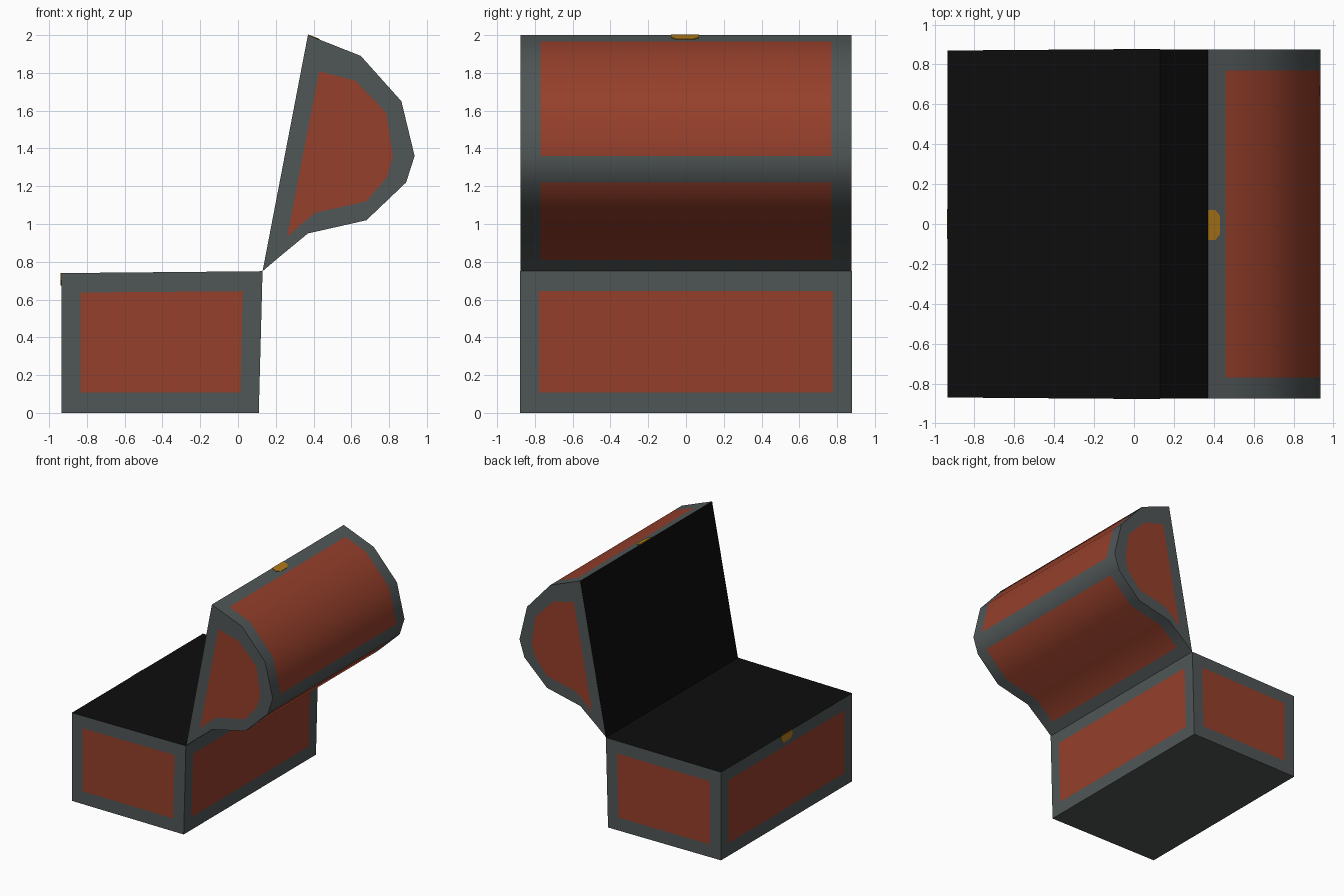
import bpy, bmesh, math
from mathutils import Vector

if "Cube" in bpy.data.objects:
    bpy.data.objects.remove(bpy.data.objects["Cube"])


def mat(name, rgb):
    m = bpy.data.materials.new(name)
    m.diffuse_color = (*rgb, 1)
    m.use_nodes = True
    m.node_tree.nodes["Principled BSDF"].inputs["Base Color"].default_value = m.diffuse_color
    return m


MATS = [mat("dark_grey_trim", (0.080, 0.093, 0.093)),
        mat("red_panel", (0.300, 0.050, 0.024)),
        mat("black_inside", (0.004, 0.004, 0.004)),
        mat("gold_lock", (0.43, 0.19, 0.010))]
GREY, RED, BLACK, GOLD = range(4)


def add_face(bm, pts, mi):
    f = bm.faces.new([bm.verts.new(p) for p in pts])
    f.material_index = mi


def framed(bm, outer, inner):
    """Grey frame around a flush red panel."""
    n = len(outer)
    for i in range(n):
        j = (i + 1) % n
        add_face(bm, [outer[i], outer[j], inner[j], inner[i]], GREY)
    add_face(bm, inner, RED)


def finish(bm, name, smooth=None):
    bmesh.ops.remove_doubles(bm, verts=bm.verts, dist=0.0005)
    bmesh.ops.recalc_face_normals(bm, faces=bm.faces)
    me = bpy.data.meshes.new(name)
    bm.to_mesh(me)
    bm.free()
    for m in MATS:
        me.materials.append(m)
    ob = bpy.data.objects.new(name, me)
    bpy.context.collection.objects.link(ob)
    if smooth:
        bpy.ops.object.select_all(action='DESELECT')
        ob.select_set(True)
        bpy.context.view_layer.objects.active = ob
        bpy.ops.object.shade_smooth_by_angle(angle=math.radians(smooth))
    return ob


# Chest base: slightly tapered box with a framed panel on each side
bm = bmesh.new()
XL, YL, YR = -0.935, 0.87, 0.878
low = [Vector(p) for p in ((XL, -YL, 0), (0.11, -YR, 0), (0.11, YR, 0), (XL, YL, 0))]
top = [Vector(p) for p in ((XL, -YL, 0.74), (0.13, -YR, 0.75), (0.13, YR, 0.75), (XL, YL, 0.74))]
for i in range(4):
    j = (i + 1) % 4
    a, b, c, d = low[i], low[j], top[j], top[i]
    s = 0.1 / (b - a).length

    def at(u, v):
        return a.lerp(b, u).lerp(d.lerp(c, u), v)
    v1 = 0.86
    framed(bm, [a, b, c, d], [at(s, 0.145), at(1 - s, 0.145), at(1 - s, v1), at(s, v1)])
add_face(bm, low, GREY)
add_face(bm, top, BLACK)
finish(bm, "chest_base")

# Lid: faceted barrel, opened backwards
H = 0.875
hinge, lip = (0.13, 0.75), (0.37, 2.0)
arc = [lip, (0.46, 1.965), (0.65, 1.89), (0.865, 1.65), (0.935, 1.36),
       (0.89, 1.22), (0.68, 1.02), (0.37, 0.95), (0.20, 0.81), hinge]
red_strips = {1, 2, 3, 5, 6, 7}
ys = [-H, -0.77, 0.77, H]
bm = bmesh.new()
for i, (p, q) in enumerate(zip(arc, arc[1:])):
    for k in range(3):
        add_face(bm, [(p[0], ys[k], p[1]), (p[0], ys[k + 1], p[1]),
                      (q[0], ys[k + 1], q[1]), (q[0], ys[k], q[1])],
                 RED if k == 1 and i in red_strips else GREY)
# lid ends
inner = [(0.43, 1.81), (0.48, 1.795), (0.62, 1.76), (0.785, 1.59), (0.82, 1.36),
         (0.79, 1.25), (0.68, 1.12), (0.41, 1.06), (0.33, 0.995), (0.26, 0.93)]
for y in (-H, H):
    framed(bm, [(x, y, z) for x, z in arc], [(x, y, z) for x, z in inner])
# black underside
add_face(bm, [(p[0], y, p[1]) for p, y in
              ((hinge, -H), (hinge, H), (lip, H), (lip, -H))], BLACK)
finish(bm, "chest_lid", 35)


def lock(name, origin, down, normal):
    """Thin half-octagon plate hanging from an edge."""
    o, d, n = Vector(origin), Vector(down).normalized(), Vector(normal).normalized()
    prof = [(-0.075, 0), (-0.075, 0.04), (-0.045, 0.065),
            (0.045, 0.065), (0.075, 0.04), (0.075, 0)]
    bm = bmesh.new()
    back = [o + Vector((0, y, 0)) + d * t for y, t in prof]
    front = [p + n * 0.004 for p in back]
    add_face(bm, back, GOLD)
    add_face(bm, front, GOLD)
    for i in range(6):
        j = (i + 1) % 6
        add_face(bm, [back[i], back[j], front[j], front[i]], GOLD)
    finish(bm, name)


# Lock halves on base front edge and lid lip
lock("base_lock", (XL, 0, 0.74), (0, 0, -1), (-1, 0, 0))
lock("lid_lock", (0.37, -0.005, 2.0), (0.28, 0, -0.11), (0.11, 0, 0.28))
